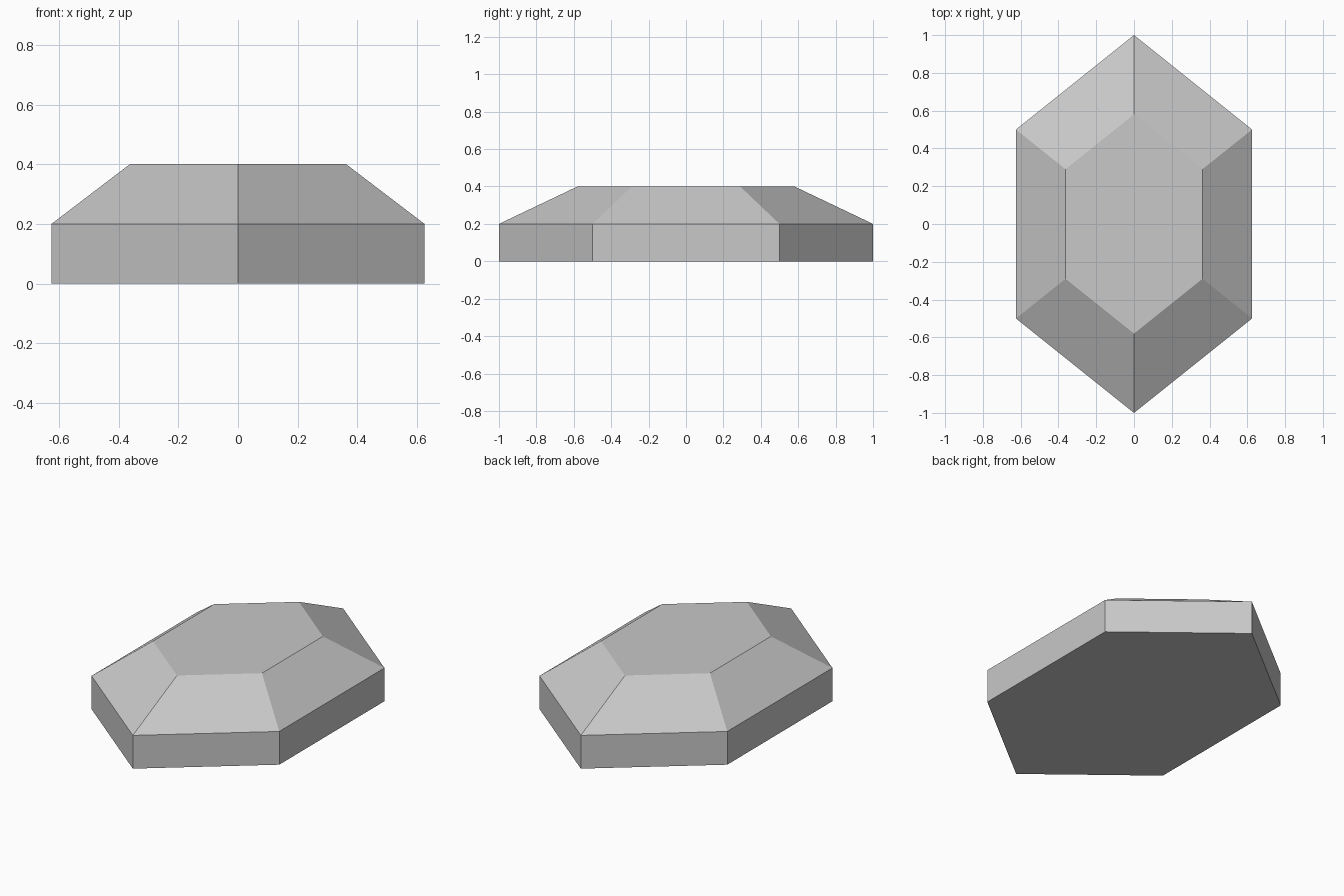
import bpy
import bmesh

# Remove the default cube
cube = bpy.data.objects.get("Cube")
if cube:
    bpy.data.objects.remove(cube, do_unlink=True)

# Single stone colour
grey = bpy.data.materials.new("light_grey")
grey.use_nodes = True
colour = (0.58, 0.58, 0.58, 1)
grey.diffuse_color = colour
grey.node_tree.nodes["Principled BSDF"].inputs["Base Color"].default_value = colour

# Elongated hexagon outline, counter-clockwise
outline = [(0, -1), (0.625, -0.5), (0.625, 0.5),
           (0, 1), (-0.625, 0.5), (-0.625, -0.5)]

# Levels as (height, outline scale): base, girdle, flat table
levels = [(0, 1), (0.2, 1), (0.4, 0.58)]

bm = bmesh.new()
rings = [[bm.verts.new((x * s, y * s, z)) for x, y in outline]
         for z, s in levels]

# Walls and sloping facets
for low, high in zip(rings, rings[1:]):
    for i in range(len(outline)):
        j = (i + 1) % len(outline)
        bm.faces.new((low[i], low[j], high[j], high[i]))

# Underside and table
bm.faces.new(rings[0][::-1])
bm.faces.new(rings[-1])

mesh = bpy.data.meshes.new("faceted_gem")
bm.to_mesh(mesh)
bm.free()
mesh.materials.append(grey)
gem = bpy.data.objects.new("faceted_gem", mesh)
bpy.context.collection.objects.link(gem)
